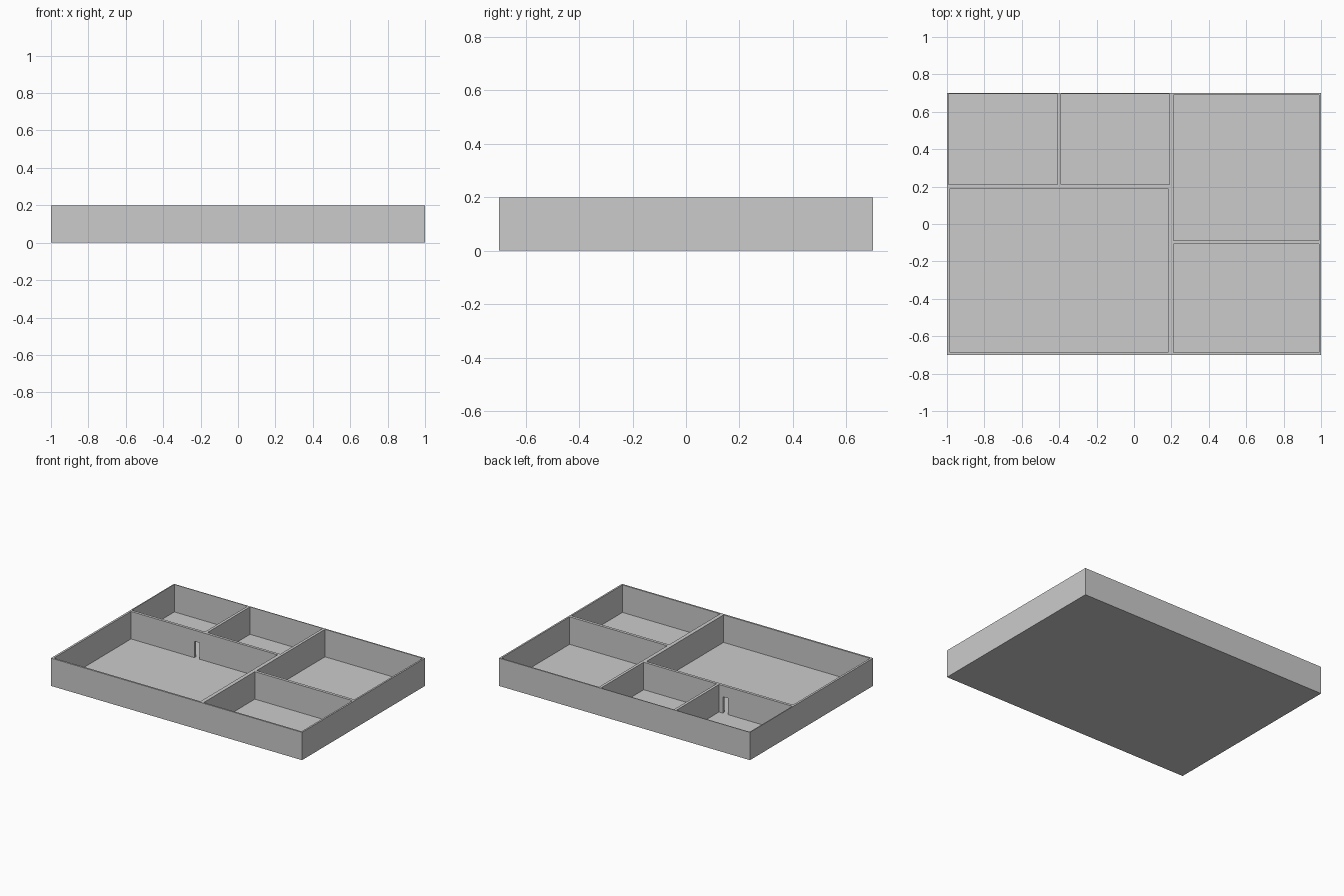
import bpy, bmesh
from mathutils import Matrix

if "Cube" in bpy.data.objects:
    bpy.data.objects.remove(bpy.data.objects["Cube"])

HEIGHT, FLOOR = 0.2, 0.002


def boxes(name, spans):
    """One object made of boxes given as (x0, x1, y0, y1, z0, z1)."""
    bm = bmesh.new()
    for x0, x1, y0, y1, z0, z1 in spans:
        place = Matrix.Translation(((x0 + x1) / 2, (y0 + y1) / 2, (z0 + z1) / 2))
        size = Matrix.Diagonal((x1 - x0, y1 - y0, z1 - z0, 1))
        bmesh.ops.create_cube(bm, size=1, matrix=place @ size)
    mesh = bpy.data.meshes.new(name)
    bm.to_mesh(mesh)
    bm.free()
    obj = bpy.data.objects.new(name, mesh)
    bpy.context.collection.objects.link(obj)
    return obj


def cut(target, cutter):
    mod = target.modifiers.new(cutter.name, 'BOOLEAN')
    mod.operation = 'DIFFERENCE'
    mod.solver = 'EXACT'
    mod.object = cutter
    cutter.hide_render = True
    cutter.display_type = 'WIRE'


# Outer block that becomes the walls and thin floor
house = boxes("walls_and_floor", [(-1, 1, -0.7, 0.7, 0, HEIGHT)])

# Open interior of the five rooms
rooms = [
    (-0.985, 0.182, -0.687, 0.19),   # large front left room
    (-0.993, -0.41, 0.21, 0.694),    # back left room
    (-0.39, 0.19, 0.21, 0.694),      # back middle room
    (0.21, 0.988, -0.087, 0.69),     # back right room
    (0.21, 0.988, -0.688, -0.108),   # front right room
]
cut(house, boxes("room_cutter", [r + (FLOOR, HEIGHT + 0.1) for r in rooms]))

# Doorway between the large room and the back left room
cut(house, boxes("doorway_cutter", [(-0.48, -0.44, 0.15, 0.25, FLOOR, 0.12)]))
